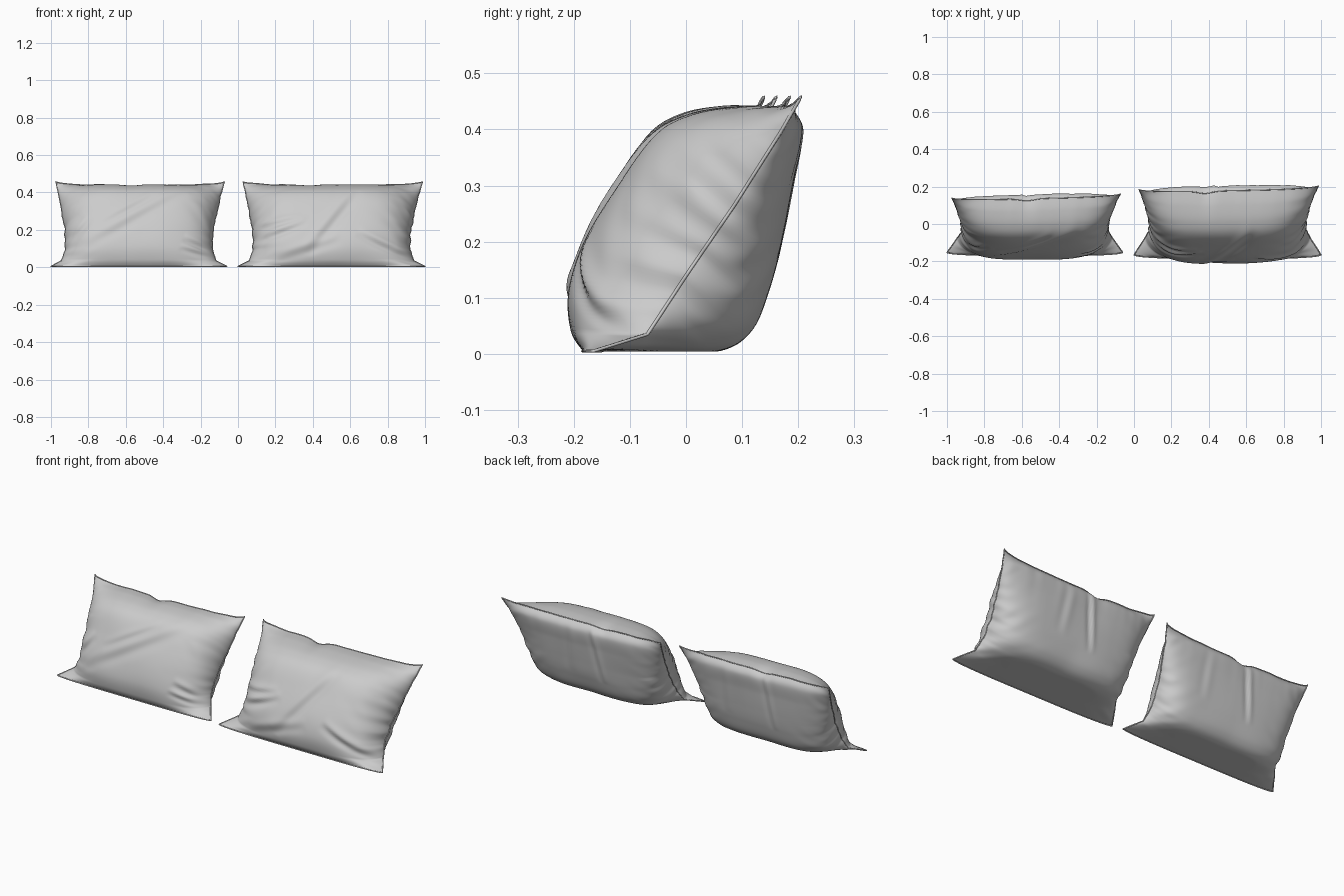
import bpy, bmesh, math
from mathutils import Vector, noise

if "Cube" in bpy.data.objects:
    bpy.data.objects.remove(bpy.data.objects["Cube"])

NU, NV = 120, 80

# Side-view profiles (y, z), from the bottom front seam up to the top back seam
FRONT = [(-.184, .005), (-.204, .04), (-.208, .11), (-.18, .20), (-.125, .30),
         (-.06, .39), (.01, .428), (.10, .442), (.178, .44)]
BACK = [(-.184, .005), (-.08, .003), (.05, .004), (.115, .04), (.15, .12),
        (.172, .22), (.19, .31), (.205, .40), (.178, .44)]
# Side seam (y, z, half width)
SEAM = [(-.165, .005, .50), (-.07, .035, .44), (-.035, .09, .420), (0, .145, .420),
        (.04, .205, .425), (.08, .265, .437), (.12, .33, .452), (.16, .395, .468),
        (.195, .458, .487)]


def spline(pts, t):
    """Catmull-Rom through evenly spaced points, t in 0..1."""
    n = len(pts) - 1
    i = min(int(t * n), n - 1)
    f = t * n - i
    p = [Vector(pts[min(max(k, 0), n)]) for k in (i - 1, i, i + 1, i + 2)]
    return .5 * (2 * p[1] + (p[2] - p[0]) * f + (2 * p[0] - 5 * p[1] + 4 * p[2] - p[3]) * f * f
                 + (3 * p[1] - p[0] - 3 * p[2] + p[3]) * f ** 3)


def polyline(pts, t):
    n = len(pts) - 1
    i = min(int(t * n), n - 1)
    return Vector(pts[i]).lerp(Vector(pts[i + 1]), t * n - i)


def fold(x, z, x0, z0, x1, z1, width, depth):
    """One soft cloth fold along a segment, ridge on one side and valley on the other."""
    a, d = Vector((x0, z0)), Vector((x1 - x0, z1 - z0))
    r = Vector((x, z)) - a
    k = r.dot(d) / d.length_squared
    if not 0 < k < 1:
        return 0
    t = (d.x * r.y - d.y * r.x) / d.length / width
    return depth * t * math.exp(-t * t / 2) * math.sin(math.pi * k) ** .7


def make_pillow(name, cx, width, y_scale, y_shift, twist, notch, front_folds, back_folds, seed):
    bm = bmesh.new()

    def point(i, j, side):
        s = math.sin(math.pi / 2 * (2 * i / NU - 1))
        v = j / NV
        sy, sz, hw = polyline(SEAM, v)
        cy, cz = spline(FRONT if side < 0 else BACK, v)
        w = max(0, 1 - abs(s) ** (4 if side < 0 else 5.5)) ** .58
        # Puckered side seam
        hw += .007 * noise.noise((v * 15, seed, s)) * math.sin(math.pi * v)
        x = s * hw * width + (.014 * v ** 3 * s * s if s < 0 else 0)
        y, z = sy + (cy - sy) * w, sz + (cz - sz) * w
        # Folds, side puckers and gentle lumps, fading out at the seams
        mask = min(1, w * 1.5) * min(1, 9 * v, 9 * (1 - v))
        edge = math.exp(-(1 - abs(s)) / .13)
        d = sum(fold(x, z, *f) for f in (front_folds if side < 0 else back_folds))
        d += edge * (.022 if v < .6 else .008) * noise.noise((s * 3, v * 13 + abs(s) * 5, seed + side))
        d += .005 * noise.noise((x * 5, z * 6, seed + 3 * side))
        d += .005 * math.exp(-(1 - v) / .12) * noise.noise((x * 22, v * 2, seed))
        d *= mask
        y += side * .9 * d
        z -= side * .4 * d
        # Dip in the top seam
        dip = math.exp(-((x - notch) / .05) ** 2) * v ** 8
        z -= .014 * dip + .004 * v ** 8 * (noise.noise((x * 11, seed, 0)) * w)
        y -= .012 * dip
        y = -.21 + (y + .21) * y_scale + y_shift + twist * s * v
        return Vector((cx + x, y, max(z, .004)))

    # Front and back panels joined along a shared border
    grids = []
    for side in (-1, 1):
        g = {}
        for i in range(NU + 1):
            for j in range(NV + 1):
                border = i in (0, NU) or j in (0, NV)
                g[i, j] = grids[0][i, j] if side > 0 and border else bm.verts.new(point(i, j, side))
        grids.append(g)
        for i in range(NU):
            for j in range(NV):
                q = [g[i, j], g[i + 1, j], g[i + 1, j + 1], g[i, j + 1]]
                bm.faces.new(q if side < 0 else q[::-1])
    g = grids[0]
    loop = ([g[i, 0].co.copy() for i in range(NU)] + [g[NU, j].co.copy() for j in range(NV)]
            + [g[i, NV].co.copy() for i in range(NU, 0, -1)]
            + [g[0, j].co.copy() for j in range(NV, 0, -1)])
    bmesh.ops.recalc_face_normals(bm, faces=bm.faces)
    me = bpy.data.meshes.new(name)
    bm.to_mesh(me)
    bm.free()
    for p in me.polygons:
        p.use_smooth = True
    bpy.context.collection.objects.link(bpy.data.objects.new(name, me))

    # Thin stitched seam around the border
    cu = bpy.data.curves.new(name + "_seam", 'CURVE')
    cu.dimensions = '3D'
    cu.bevel_depth = .003
    cu.bevel_resolution = 1
    sp = cu.splines.new('POLY')
    sp.points.add(len(loop) - 1)
    for p, co in zip(sp.points, loop):
        p.co = (*co, 1)
    sp.use_cyclic_u = True
    bpy.context.collection.objects.link(bpy.data.objects.new(name + "_seam", cu))


# Folds: x0, z0, x1, z1 (relative to the pillow centre), width, depth
make_pillow("left_pillow", -.53, .94, .84, .02, .011, -.04,
            [(-.30, .12, .25, .42, .022, .011), (-.2, .24, .1, .40, .014, .008),
             (-.42, .08, -.26, .27, .014, .014), (.24, .16, .42, .08, .013, .014),
             (.22, .11, .42, .05, .011, .012)],
            [(-.09, .12, -.05, .47, .013, .010), (.2, .15, .18, .44, .02, .004)], 2.3)
make_pillow("right_pillow", .5, 1, 1, 0, .010, -.12,
            [(-.14, .08, .14, .42, .022, .013), (-.44, .13, -.13, .25, .014, .014),
             (-.42, .21, -.16, .27, .012, .009), (.14, .19, .46, .03, .016, .016),
             (-.3, .05, .05, .16, .02, .009)],
            [(-.10, .12, -.05, .47, .013, .010), (.1, .15, .06, .44, .02, .004)], 7.1)
